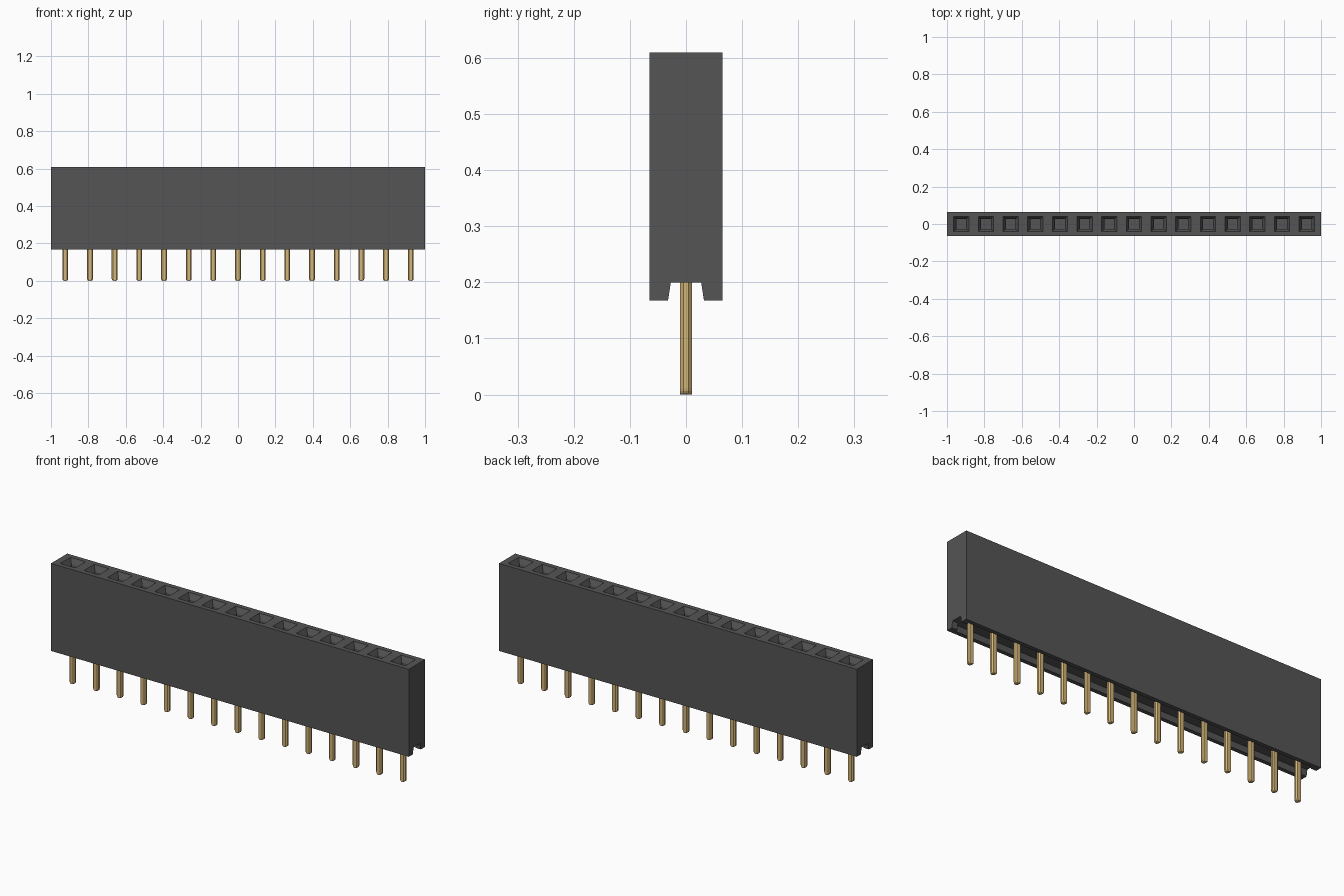
import bpy, bmesh, math

if "Cube" in bpy.data.objects:
    bpy.data.objects.remove(bpy.data.objects["Cube"], do_unlink=True)

COUNT, PITCH = 15, 0.1319
DEPTH, BASE, TOP, FLOOR = 0.065, 0.168, 0.61, 0.2
PIN_XS = [(i - (COUNT - 1) / 2) * PITCH for i in range(COUNT)]


def material(name, rgb):
    m = bpy.data.materials.new(name)
    m.use_nodes = True
    m.diffuse_color = (*rgb, 1)
    bsdf = m.node_tree.nodes["Principled BSDF"]
    bsdf.inputs["Base Color"].default_value = (*rgb, 1)
    bsdf.inputs["Roughness"].default_value = 0.6
    return m


def finish(name, bm, mat):
    bmesh.ops.remove_doubles(bm, verts=bm.verts[:], dist=1e-5)
    bmesh.ops.recalc_face_normals(bm, faces=bm.faces[:])
    mesh = bpy.data.meshes.new(name)
    bm.to_mesh(mesh)
    bm.free()
    mesh.materials.append(mat)
    obj = bpy.data.objects.new(name, mesh)
    bpy.context.collection.objects.link(obj)
    return obj


def ring(bm, points):
    return [bm.verts.new(p) for p in points]


def bridge(bm, a, b):
    n = len(a)
    return [bm.faces.new((a[i], a[(i + 1) % n], b[(i + 1) % n], b[i])) for i in range(n)]


def rect(x0, x1, h, z):
    return [(x0, -h, z), (x1, -h, z), (x1, h, z), (x0, h, z)]


plastic = material("dark grey plastic", (0.09, 0.09, 0.09))
gold = material("pale gold", (0.65, 0.46, 0.19))

# Housing: cross-sections along x, slotted underneath and wider inside the ends
NARROW, WIDE = (0.032, 0.027), (0.045, 0.045)
bounds = [(a + b) / 2 for a, b in zip(PIN_XS, PIN_XS[1:])]
stations = [(-1, NARROW), (-0.97, NARROW), (-0.97, WIDE)]
stations += [(x, WIDE) for x in bounds]
stations += [(0.97, WIDE), (0.97, NARROW), (1, NARROW)]

bm = bmesh.new()
sections = []
for x, (low, high) in stations:
    half = [(DEPTH, TOP), (DEPTH, BASE), (low, BASE), (high, FLOOR)]
    outline = half + [(-y, z) for y, z in reversed(half)]
    sections.append(ring(bm, [(x, y, z) for y, z in outline]))
for a, b in zip(sections, sections[1:]):
    faces = bridge(bm, a, b)
    # The last face of each span is its top; the pocket spans get sockets
    if b[0].co.x - a[0].co.x > 0.05:
        bm.faces.remove(faces[-1])
bm.faces.new(sections[0])
bm.faces.new(sections[-1])

# Sockets: flat rim, tapered lead-in, square well
edges = [-0.97] + bounds + [0.97]
for x, x0, x1 in zip(PIN_XS, edges, edges[1:]):
    loops = [ring(bm, rect(x0, x1, DEPTH, TOP))]
    for h, z in ((0.041, TOP), (0.026, TOP - 0.028), (0.026, TOP - 0.25)):
        loops.append(ring(bm, rect(x - h, x + h, h, z)))
    for a, b in zip(loops, loops[1:]):
        bridge(bm, a, b)
    bm.faces.new(loops[-1])
finish("housing", bm, plastic)

# Pins: chamfered flat bars with a tip rounded across the width
W, D, C, R = 0.0155, 0.0105, 0.006, 0.011
levels = [(FLOOR + 0.005, W), (R, W)]
for k in range(1, 5):
    t = math.radians(22.5 * k)
    levels.append((R - R * math.sin(t), W - R * (1 - math.cos(t))))
for i, px in enumerate(PIN_XS):
    bm = bmesh.new()
    loops = []
    for z, w in levels:
        s = w / W
        section = [(W, D - C), (W - C, D), (C - W, D), (-W, D - C),
                   (-W, C - D), (C - W, -D), (W - C, -D), (W, C - D)]
        loops.append(ring(bm, [(px + x * s, y, z) for x, y in section]))
    for a, b in zip(loops, loops[1:]):
        bridge(bm, a, b)
    bm.faces.new(loops[0])
    bm.faces.new(loops[-1])
    finish(f"pin_{i + 1:02d}", bm, gold)
